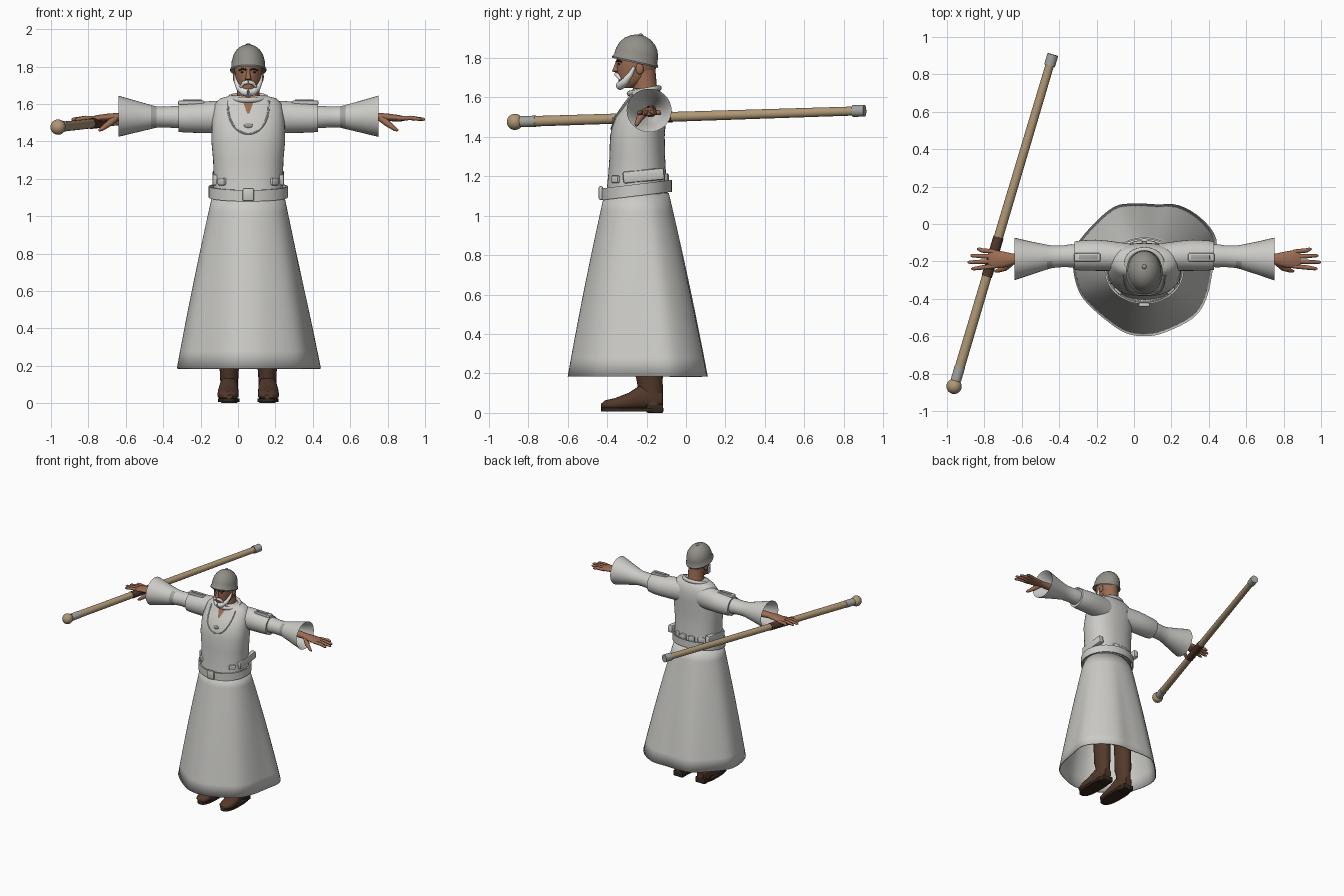
import bpy, bmesh, math
from mathutils import Vector, Matrix

if "Cube" in bpy.data.objects:
    bpy.data.objects.remove(bpy.data.objects["Cube"])

CX = 0.055  # symmetry plane of the figure


def material(name, r, g, b):
    m = bpy.data.materials.new(name)
    m.diffuse_color = (r, g, b, 1)
    m.use_nodes = True
    m.node_tree.nodes["Principled BSDF"].inputs["Base Color"].default_value = m.diffuse_color
    return m


ROBE = material("robe_white", 0.60, 0.595, 0.57)
STEEL = material("helmet_grey", 0.28, 0.275, 0.245)
SKIN = material("skin", 0.33, 0.15, 0.085)
BEARD = material("beard_white", 0.78, 0.78, 0.77)
WOOD = material("staff_wood", 0.43, 0.31, 0.18)
LEATHER = material("boot_brown", 0.085, 0.04, 0.024)
SOLE = material("sole_dark", 0.035, 0.02, 0.012)
METAL = material("fitting_grey", 0.36, 0.36, 0.34)


def finish(name, bm, mat, angle=40):
    bmesh.ops.recalc_face_normals(bm, faces=bm.faces)
    me = bpy.data.meshes.new(name)
    bm.to_mesh(me)
    bm.free()
    ob = bpy.data.objects.new(name, me)
    bpy.context.collection.objects.link(ob)
    me.materials.append(mat)
    bpy.ops.object.select_all(action='DESELECT')
    ob.select_set(True)
    bpy.context.view_layer.objects.active = ob
    bpy.ops.object.shade_smooth_by_angle(angle=math.radians(angle))
    return ob


def loft(name, rings, mat, caps=True, closed=True, loop=False, angle=40):
    """Skin a list of equal-length point rows."""
    bm = bmesh.new()
    rows = [[bm.verts.new(p) for p in r] for r in rings]
    n = len(rows[0])
    pairs = list(zip(rows, rows[1:])) + ([(rows[-1], rows[0])] if loop else [])
    for a, b in pairs:
        for i in range(n if closed else n - 1):
            j = (i + 1) % n
            bm.faces.new((a[i], a[j], b[j], b[i]))
    if caps and closed and not loop:
        bm.faces.new(rows[0])
        bm.faces.new(rows[-1])
    return finish(name, bm, mat, angle)


def oval(c, u, v, a, b, n=32, p=2.0):
    """Superellipse ring around c in the plane of u and v."""
    c, u, v = Vector(c), Vector(u), Vector(v)
    pts = []
    for i in range(n):
        t = 2 * math.pi * i / n
        f = lambda s: math.copysign(abs(s) ** (2 / p), s)
        pts.append(c + u * a * f(math.cos(t)) + v * b * f(math.sin(t)))
    return pts


X, Y, Z = (1, 0, 0), (0, 1, 0), (0, 0, 1)


def tube(name, pts, radii, mat, n=12, loop=False):
    pts = [Vector(p) for p in pts]
    if not isinstance(radii, (list, tuple)):
        radii = [radii] * len(pts)
    rings, u = [], None
    for i, p in enumerate(pts):
        a = pts[i - 1] if (i or loop) else p
        b = pts[(i + 1) % len(pts)] if (loop or i < len(pts) - 1) else p
        t = (b - a).normalized()
        u = t.orthogonal() if u is None else u - t * u.dot(t)
        u.normalize()
        rings.append(oval(p, u, t.cross(u), radii[i], radii[i], n))
    return loft(name, rings, mat, loop=loop)


def ball(name, c, size, mat):
    bm = bmesh.new()
    bmesh.ops.create_uvsphere(bm, u_segments=24, v_segments=14, radius=1,
                              matrix=Matrix.Translation(c) @ Matrix.Diagonal((*size, 1)))
    return finish(name, bm, mat)


def box(name, c, size, mat, bevel=0.008, rot=(0, 0, 0)):
    bm = bmesh.new()
    bmesh.ops.create_cube(bm, size=1, matrix=Matrix.Diagonal((*size, 1)))
    bmesh.ops.bevel(bm, geom=bm.edges[:], offset=bevel, segments=2, affect='EDGES', profile=0.5)
    ob = finish(name, bm, mat)
    ob.location, ob.rotation_euler = c, rot
    return ob


# Torso: z, centre y, half width, half depth
TORSO = [(1.08, -.25, .187, .158), (1.2, -.248, .185, .147), (1.3, -.247, .188, .141),
         (1.4, -.247, .197, .139), (1.5, -.233, .195, .132), (1.56, -.213, .188, .11),
         (1.6, -.203, .178, .09), (1.63, -.203, .15, .074), (1.645, -.205, .09, .06)]
loft("robe_torso", [oval((CX, cy, z), X, Y, a, b, 48, 2.3) for z, cy, a, b in TORSO], ROBE)


def front_y(dx, z):
    for s, e in zip(TORSO, TORSO[1:]):
        if s[0] <= z <= e[0]:
            k = (z - s[0]) / (e[0] - s[0])
            _, cy, a, b = [p + (q - p) * k for p, q in zip(s, e)]
            return cy - b * max(0, 1 - abs(dx / a) ** 2.3) ** (1 / 2.3)


# Open neckline, chest seam, collar and pendant
rows = []
for i in range(9):
    z, w = 1.55 + .092 * i / 8, .006 + .034 * i / 8
    rows.append([(CX + w * k, front_y(w * k, z) - .004, z) for k in (-1, -.5, 0, .5, 1)])
loft("neckline_skin", rows, SKIN, closed=False)
seam = []
for i in range(33):
    t = math.pi * i / 32
    dx, z = .11 * math.cos(t), 1.615 - .175 * math.sin(t) ** .8
    seam.append((CX + dx, front_y(dx, z) - .001, z))
tube("chest_hem", seam, .005, ROBE, 8)
tube("collar", [(CX + .095 * math.cos(t), -.212 + .075 * math.sin(t), 1.634 + .014 * math.sin(t))
                for t in [2 * math.pi * i / 32 for i in range(32)]], .014, ROBE, 10, loop=True)
ball("pendant", (CX, front_y(0, 1.485), 1.485), (.024, .007, .014), METAL)

# Skirt: wavy hem rising to an oval waist
HEM = [(.44, -.08), (.36, .03), (.24, .10), (.12, .105), (0, .11), (-.11, .09), (-.235, -.02),
       (-.315, -.13), (-.325, -.24), (-.295, -.36), (-.235, -.44), (-.13, -.53), (-.04, -.585),
       (.06, -.60), (.165, -.58), (.32, -.50), (.39, -.39), (.425, -.22)]
hem = []
for i in range(len(HEM)):
    p0, p1, p2, p3 = [Vector(HEM[(i + k - 1) % len(HEM)]) for k in range(4)]
    for t in (0, .25, .5, .75):  # Catmull-Rom through the hem points
        hem.append(.5 * (2 * p1 + (p2 - p0) * t + (2 * p0 - 5 * p1 + 4 * p2 - p3) * t * t
                         + (3 * p1 - p0 - 3 * p2 + p3) * t ** 3))
skirt = []
for i in range(11):
    k = i / 10
    f = 1 - k + .12 * k * (1 - k)
    ring = []
    for h in hem:
        a = math.atan2((h.y + .25) / .355, (h.x - .058) / .385)
        top = Vector((CX + .192 * math.cos(a), -.25 + .163 * math.sin(a)))
        q = top.lerp(h, f)
        ring.append((q.x, q.y, .185 + .93 * k))
    skirt.append(ring)
ob = loft("skirt", skirt, ROBE, caps=False)
mod = ob.modifiers.new("cloth_thickness", 'SOLIDIFY')
mod.thickness = .008

# Belt, slightly higher at the back, with buckle and pouches
belt = []
for z, s in ((-.03, .95), (-.03, 1), (.03, 1), (.03, .95)):
    belt.append([(p.x, p.y, p.z + z + (p.y + .25) * .12)
                 for p in oval((CX, -.25, 1.13), X, Y, .212 * s, .178 * s, 48)])
loft("belt", belt, ROBE, loop=True)
box("buckle", (CX, -.432, 1.115), (.06, .022, .07), ROBE)
for s in (-1, 1):
    box("side_pouch", (CX + s * .172, -.215, 1.203), (.04, .21, .06), ROBE, .01, (.1, 0, 0))
    box("front_pouch", (CX + s * .135, -.35, 1.185), (.05, .04, .04), ROBE, .008, (0, 0, s * .75))
for dx in (-.1, -.035, .035, .1):
    box("back_pouch", (CX + dx, -.108 - dx * dx * 3, 1.19), (.055, .045, .05), ROBE, .01, (0, 0, -dx * 5))

# Arms, hands and boots, one side at a time
for s, side in ((-1, "left"), (1, "right")):
    def arm(name, rows, mat, loop=False):
        return loft(name, [oval((CX + s * d, y, z), Y, Z, a, b) for d, y, z, a, b in rows], mat, loop=loop)
    arm("upper_sleeve_" + side, [(.08, -.18, 1.53, .075, .09), (.19, -.17, 1.53, .08, .086),
        (.26, -.167, 1.527, .083, .082), (.34, -.168, 1.525, .08, .078), (.372, -.17, 1.525, .076, .074),
        (.372, -.17, 1.525, .05, .05)], ROBE)
    fore = arm("forearm_sleeve_" + side, [(.34, -.17, 1.53, .059, .058), (.39, -.17, 1.53, .062, .060),
        (.43, -.172, 1.53, .058, .056), (.49, -.175, 1.53, .06, .057), (.52, -.177, 1.53, .066, .064),
        (.60, -.182, 1.532, .087, .085), (.695, -.187, 1.534, .114, .11), (.69, -.187, 1.534, .108, .104),
        (.58, -.182, 1.53, .07, .068), (.5, -.18, 1.53, .03, .03)], ROBE)
    fore.data.materials.append(METAL)
    for f in fore.data.polygons:  # worn patches on the front of the forearm
        d = abs(f.center.x - CX)
        if .49 < d < .52 and f.normal.y < -.4:
            f.material_index = 1
    # Shoulder strap
    box("shoulder_strap_" + side, (CX + s * .305, -.178, 1.607), (.14, .045, .022), ROBE, .006)
    box("strap_plate_" + side, (CX + s * .3, -.178, 1.619), (.10, .025, .008), METAL, .002)
    # Hand
    arm("palm_" + side, [(.5, -.18, 1.53, .03, .03), (.66, -.185, 1.53, .03, .024), (.70, -.188, 1.53, .029, .022),
        (.75, -.19, 1.528, .042, .02), (.81, -.188, 1.523, .05, .017), (.835, -.188, 1.521, .044, .012)], SKIN)
    for y, tip in ((-.148, .895), (-.174, .93), (-.2, .945), (-.226, .925)):
        y2 = y + (y + .188) * .35
        tube("finger_" + side, [(CX + s * .80, y, 1.523), (CX + s * .87, (y + y2) / 2, 1.525),
             (CX + s * (tip - .01), y2, 1.518), (CX + s * tip, y2, 1.517)], [.012, .012, .009, .004], SKIN, 10)
    tube("thumb_" + side, [(CX + s * .71, -.205, 1.522), (CX + s * .745, -.235, 1.495),
         (CX + s * .785, -.25, 1.465), (CX + s * .80, -.253, 1.457)], [.018, .017, .011, .005], SKIN, 10)
    # Boot
    bx = CX + s * .102
    loft("boot_shaft_" + side, [oval((bx, y, z), X, Y, a, b, 24) for z, y, a, b in (
        (.04, -.17, .046, .052), (.1, -.178, .047, .062), (.17, -.185, .05, .066), (.2, -.187, .056, .074),
        (.35, -.19, .056, .074), (.55, -.2, .06, .078))], LEATHER)
    loft("boot_foot_" + side, [oval((bx + s * o, y, z), X, Z, a, b, 24, 2.4) for y, o, z, a, b in (
        (-.118, 0, .07, .03, .035), (-.15, 0, .075, .045, .055), (-.23, .002, .08, .05, .062),
        (-.29, .005, .06, .055, .042), (-.36, .006, .045, .057, .03), (-.41, .004, .042, .044, .022),
        (-.432, 0, .035, .018, .01))], LEATHER)
    loft("boot_sole_" + side, [oval((bx + s * .003, -.272, z), X, Y, .057, .158, 32, 2.6)
                               for z in (.006, .024)], SOLE)
    box("boot_heel_" + side, (bx, -.158, .022), (.088, .085, .044), SOLE, .006)

# Head and neck
loft("neck", [oval((CX, y, z), X, Y, a, a, 24) for z, y, a in (
    (1.58, -.2, .068), (1.66, -.208, .06), (1.74, -.215, .06))], SKIN)
loft("head", [oval((CX, y, z), X, Y, a, b, 32) for z, y, a, b in (
    (1.648, -.3, .025, .035), (1.67, -.28, .047, .062), (1.70, -.262, .06, .082), (1.74, -.252, .07, .098),
    (1.78, -.25, .074, .102), (1.83, -.25, .074, .1))], SKIN)
loft("nose", [oval((CX, y, z), X, Y, a, b, 12) for z, y, a, b in (
    (1.727, -.345, .012, .012), (1.733, -.353, .017, .022), (1.75, -.351, .012, .017),
    (1.785, -.345, .008, .01))], SKIN)
for s in (-1, 1):
    ball("ear", (CX + s * .073, -.235, 1.745), (.01, .02, .028), SKIN)
    ball("eye", (CX + s * .03, -.337, 1.77), (.011, .009, .005), SOLE)
    tube("eyebrow", [(CX + s * .012, -.352, 1.783), (CX + s * .03, -.346, 1.788), (CX + s * .05, -.327, 1.78)],
         .005, SOLE, 8)
    tube("moustache", [(CX, -.353, 1.718), (CX + s * .025, -.348, 1.712), (CX + s * .042, -.332, 1.69)],
         [.011, .011, .006], BEARD, 10)
    tube("side_beard", [(CX + s * .07, -.262, 1.755), (CX + s * .064, -.28, 1.72), (CX + s * .048, -.305, 1.685),
         (CX + s * .024, -.326, 1.664), (CX, -.335, 1.66)], [.007, .013, .018, .021, .022], BEARD)

# Helmet: dome with flared rim and top knob, tilted back
helmet = [oval((0, 0, z), X, Y, a, a * 1.23, 40) for z, a in (
    (0, .075), (-.012, .096), (-.004, .098), (.008, .091), (.04, .089), (.075, .08), (.102, .063),
    (.12, .042), (.13, .02), (.132, .005))]
ob = loft("helmet", helmet, STEEL)
knob = ball("helmet_knob", (0, 0, .132), (.012, .012, .008), STEEL)
for o in (ob, knob):
    o.location, o.rotation_euler = (CX, -.257, 1.787), (-.22, 0, 0)

# Staff with ball end, metal bands and leather grip
A, B = Vector((-.962, -.868, 1.476)), Vector((-.44, .885, 1.532))
tube("staff", [A, B], [.027, .023], WOOD, 20)
ball("staff_ball", A, (.041, .041, .041), WOOD)
tube("staff_band", [A.lerp(B, .02), A.lerp(B, .06)], .0285, METAL, 20)
tube("staff_cap", [A.lerp(B, .978), A.lerp(B, 1.012)], .03, METAL, 20)
tube("staff_grip", [A.lerp(B, .335), A.lerp(B, .455)], .0285, LEATHER, 20)
